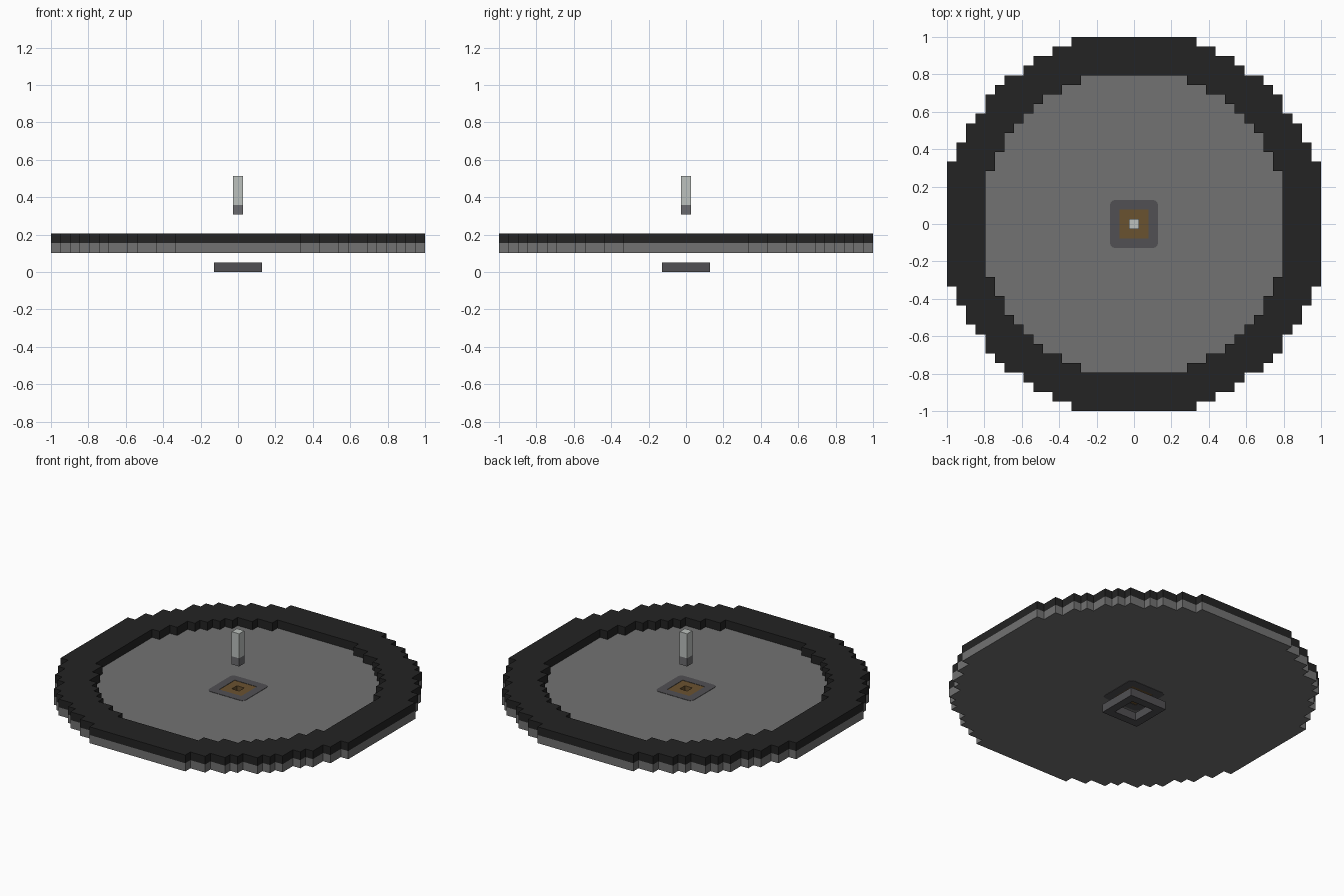
import bpy
import bmesh

if "Cube" in bpy.data.objects:
    bpy.data.objects.remove(bpy.data.objects["Cube"], do_unlink=True)

U = 2 / 39  # size of one block


def material(name, r, g, b):
    """Flat material from 8-bit display colour."""
    def lin(c):
        c /= 255
        return c / 12.92 if c <= 0.04045 else ((c + 0.055) / 1.055) ** 2.4
    colour = (lin(r), lin(g), lin(b), 1)
    m = bpy.data.materials.new(name)
    m.diffuse_color = colour
    m.use_nodes = True
    m.node_tree.nodes["Principled BSDF"].inputs["Base Color"].default_value = colour
    return m


BLACK = material("rim black", 35, 35, 35)
GREY = material("disc grey", 114, 114, 114)
LABEL = material("label dark grey", 81, 80, 83)
BROWN = material("hub brown", 106, 82, 48)
SILVER = material("pin silver", 188, 193, 190)
STEEL = material("pin tip grey", 107, 107, 110)


def block_slab(name, inside, z0, z1, mats, pick=lambda x, y: 0, round_corner=None):
    """Slab of unit blocks, with walls only where a block has no neighbour."""
    span = range(-19, 20)
    cells = {(x, y) for x in span for y in span if inside(x, y)}
    bm = bmesh.new()

    def quad(points, index):
        bm.faces.new([bm.verts.new((x * U, y * U, z)) for x, y, z in points]).material_index = index

    for x, y in cells:
        index = pick(x, y)
        corners = [(x + a / 2, y + b / 2) for a, b in ((-1, -1), (1, -1), (1, 1), (-1, 1))]
        quad([(*c, z1) for c in corners], index)
        quad([(*c, z0) for c in reversed(corners)], index)
        for i, (dx, dy) in enumerate(((0, -1), (1, 0), (0, 1), (-1, 0))):
            if (x + dx, y + dy) not in cells:
                a, b = corners[i], corners[(i + 1) % 4]
                quad([(*a, z0), (*b, z0), (*b, z1), (*a, z1)], index)
    bmesh.ops.remove_doubles(bm, verts=bm.verts[:], dist=U / 100)

    # Soften the outer upright corners of a square plate
    if round_corner:
        reach = (round_corner - 0.1) * U
        edges = [e for e in bm.edges
                 if all(min(abs(v.co.x), abs(v.co.y)) > reach for v in e.verts)]
        bmesh.ops.bevel(bm, geom=edges, offset=U / 2, segments=3,
                        profile=0.5, affect='EDGES')
    mesh = bpy.data.meshes.new(name)
    bm.to_mesh(mesh)
    bm.free()
    for m in mats:
        mesh.materials.append(m)
    obj = bpy.data.objects.new(name, mesh)
    bpy.context.collection.objects.link(obj)
    return obj


def reach(x, y):
    return max(abs(x), abs(y))


def is_centre(x, y):
    return x == 0 and y == 0


# Foot: open square frame
block_slab("foot_frame", lambda x, y: reach(x, y) == 2, 0, U, [LABEL])

# Disc with a brown hub around the spindle hole
block_slab("disc", lambda x, y: 0 < x * x + y * y < 400, 2 * U, 3 * U,
           [GREY, BROWN], lambda x, y: int(reach(x, y) < 2))

# Raised rim
block_slab("rim", lambda x, y: 256 <= x * x + y * y < 400, 3 * U, 4 * U, [BLACK])

# Label plates on both faces of the disc
for name, z in (("label_top", 3 * U), ("label_bottom", 2 * U)):
    block_slab(name, lambda x, y: reach(x, y) == 2, z - 0.002, z + 0.002,
               [LABEL], round_corner=2.5)

# Floating pin
block_slab("pin_tip", is_centre, 6 * U, 7 * U, [STEEL])
block_slab("pin_shaft", is_centre, 7 * U, 10 * U, [SILVER])
